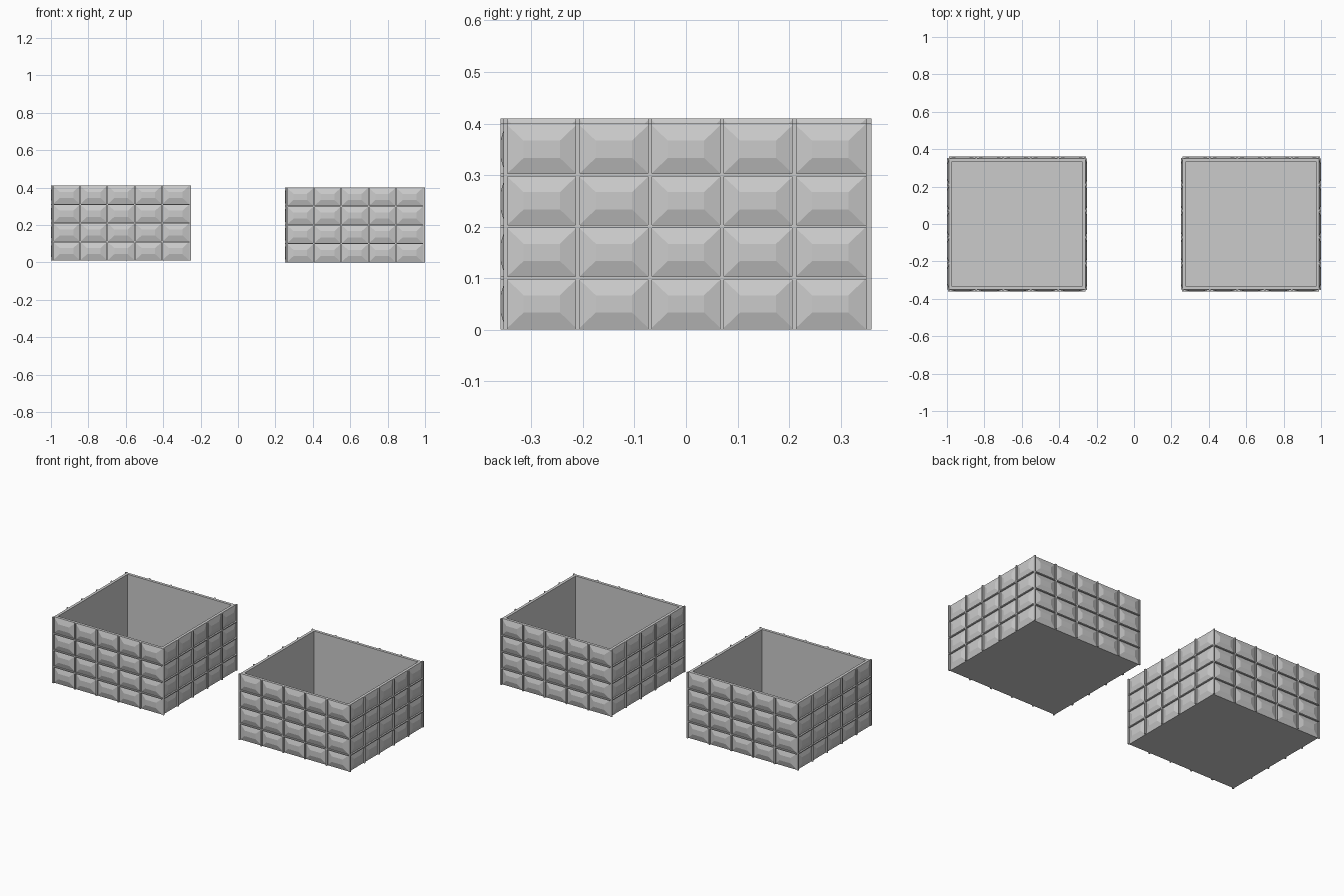
import bpy
import bmesh
from math import radians
from mathutils import Matrix, Vector

default = bpy.data.objects.get("Cube")
if default:
    bpy.data.objects.remove(default, do_unlink=True)

HEIGHT = 0.4
HALF_X, HALF_Y = 0.365, 0.35     # wall faces, without the relief
RIM = 0.017
FLOOR = 0.008
RELIEF = 0.01
COLUMNS, ROWS = 5, 4

grey = bpy.data.materials.new("stone_grey")
grey.use_nodes = True
colour = (0.6, 0.6, 0.6, 1)
grey.diffuse_color = colour
grey.node_tree.nodes["Principled BSDF"].inputs["Base Color"].default_value = colour


def finish(name, bm, matrix):
    bmesh.ops.recalc_face_normals(bm, faces=bm.faces)
    mesh = bpy.data.meshes.new(name)
    bm.to_mesh(mesh)
    bm.free()
    mesh.materials.append(grey)
    obj = bpy.data.objects.new(name, mesh)
    obj.matrix_world = matrix
    bpy.context.collection.objects.link(obj)
    return obj


def rectangle(bm, cx, cy, cz, hx, hy=None, hz=None):
    """Corner loop, flat in z when hy is given, facing the front when hz is given."""
    corners = [(-1, -1), (1, -1), (1, 1), (-1, 1)]
    return [bm.verts.new((cx + a * hx, cy + b * (hy or 0), cz + b * (hz or 0)))
            for a, b in corners]


def bridge(bm, lower, upper):
    for i in range(4):
        j = (i + 1) % 4
        bm.faces.new((lower[i], lower[j], upper[j], upper[i]))


def frustum(bm, u, z, base, top):
    """Raised block on the front of a panel."""
    back = rectangle(bm, u, 0, z, base[0], hz=base[1])
    front = rectangle(bm, u, -RELIEF, z, top[0], hz=top[1])
    bridge(bm, back, front)
    bm.faces.new(front)
    bm.faces.new(back)


def box_shell(name, matrix):
    """Open box with a flat floor and a thin rim."""
    bm = bmesh.new()
    loops = [rectangle(bm, 0, 0, z, HALF_X - inset, hy=HALF_Y - inset)
             for z, inset in ((0, 0), (HEIGHT, 0), (HEIGHT, RIM), (FLOOR, RIM))]
    for lower, upper in zip(loops, loops[1:]):
        bridge(bm, lower, upper)
    bm.faces.new(loops[0])
    bm.faces.new(loops[-1])
    finish(name, bm, matrix)


def relief_panel(name, length, matrix):
    """Grid of faceted studs separated by narrow ribs."""
    bm = bmesh.new()
    pitch, row = length / COLUMNS, HEIGHT / ROWS
    for c in range(COLUMNS):
        left = -length / 2 + c * pitch
        for r in range(ROWS):
            frustum(bm, left + pitch / 2, (r + 0.5) * row,
                    (pitch / 2, row / 2), (pitch / 4, row / 6))
        rib = (0.004, HEIGHT / 2)
        frustum(bm, left, HEIGHT / 2, rib, rib)
    for r in range(1, ROWS):
        rib = (length / 2, 0.003)
        frustum(bm, 0, r * row, rib, rib)
    finish(name, bm, matrix)


# Two matching boxes, one standing slightly higher
for side, x, z in (("right", -0.625, 0.01), ("left", 0.625, 0)):
    place = Matrix.Translation((x, 0, z))
    box_shell(f"{side}_box_shell", place)
    for i, wall in enumerate(("front", "left", "back", "right")):
        length, reach = ((2 * HALF_X, HALF_Y), (2 * HALF_Y, HALF_X))[i % 2]
        turn = Matrix.Rotation(radians(90 * i), 4, "Z")
        out = Matrix.Translation(Vector((0, -reach, 0)))
        relief_panel(f"{side}_box_{wall}_panel", length, place @ turn @ out)
